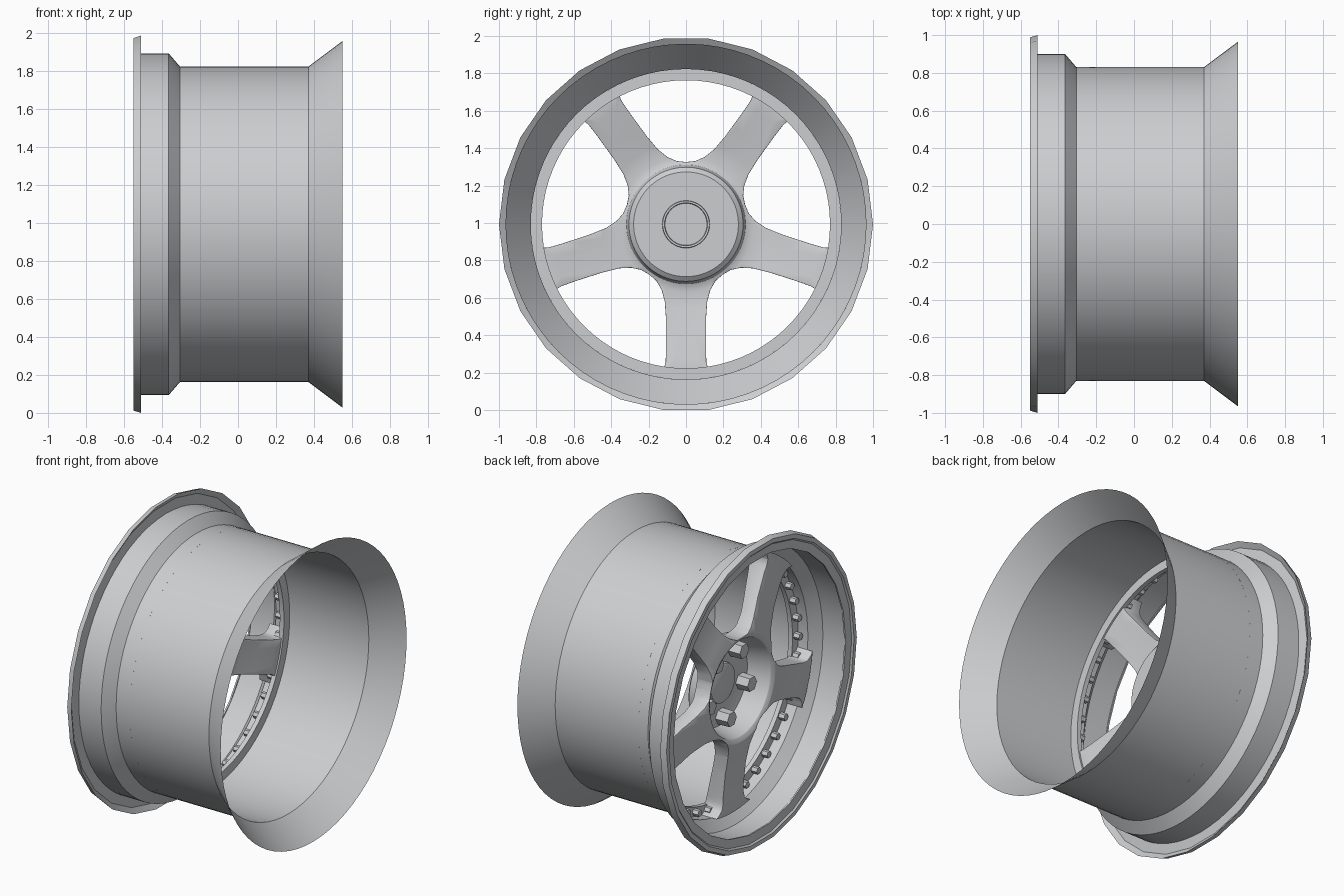
import bpy, bmesh
from math import sin, cos, pi, radians
from mathutils import Matrix

cube = bpy.data.objects.get("Cube")
if cube:
    bpy.data.objects.remove(cube, do_unlink=True)

CENTER_Z = 0.993
metal = bpy.data.materials.new("silver_metal")
metal.use_nodes = True
GREY = (0.6, 0.615, 0.63, 1)
metal.diffuse_color = GREY
metal.node_tree.nodes["Principled BSDF"].inputs["Base Color"].default_value = GREY


def finish(name, bm):
    """Turn a bmesh into an object placed on the wheel axis."""
    bmesh.ops.remove_doubles(bm, verts=bm.verts, dist=0.0001)
    bmesh.ops.recalc_face_normals(bm, faces=bm.faces)
    mesh = bpy.data.meshes.new(name)
    bm.to_mesh(mesh)
    bm.free()
    mesh.materials.append(metal)
    ob = bpy.data.objects.new(name, mesh)
    ob.location.z = CENTER_Z
    bpy.context.collection.objects.link(ob)
    return ob


def activate(ob):
    bpy.ops.object.select_all(action='DESELECT')
    ob.select_set(True)
    bpy.context.view_layer.objects.active = ob


def smooth(ob, angle=30):
    activate(ob)
    bpy.ops.object.shade_smooth_by_angle(angle=radians(angle))


def lathe(name, profile, sides, closed=False):
    """Spin (x, radius) points around the x axis."""
    bm = bmesh.new()
    rings = [[bm.verts.new((x, r * cos(2 * pi * i / sides), r * sin(2 * pi * i / sides)))
              for i in range(sides)] for x, r in profile]
    pairs = list(zip(rings, rings[1:]))
    if closed:
        pairs.append((rings[-1], rings[0]))
    for a, b in pairs:
        for i in range(sides):
            j = (i + 1) % sides
            bm.faces.new((a[i], a[j], b[j], b[i]))
    return finish(name, bm)


def studs(name, count, start, ring, radius, x0, x1):
    """Hexagonal studs in a circle around the axis."""
    bm = bmesh.new()
    for k in range(count):
        a = start + 2 * pi * k / count
        place = Matrix.Translation(((x0 + x1) / 2, ring * cos(a), ring * sin(a)))
        bmesh.ops.create_cone(bm, cap_ends=True, segments=6, radius1=radius,
                              radius2=radius * 0.94, depth=x1 - x0,
                              matrix=place @ Matrix.Rotation(-pi / 2, 4, 'Y'))
    return finish(name, bm)


# Rim: thin barrel sheet with stepped front and flared rear
smooth(lathe("barrel", [(-0.53, 0.9), (-0.365, 0.9), (-0.305, 0.83),
                        (0.37, 0.83), (0.55, 0.965)], 72), 20)

# Coarser front lip, hollowed behind its edge
smooth(lathe("front_lip", [(-0.525, 0.895), (-0.535, 0.965), (-0.512, 1.0), (-0.55, 0.988),
                           (-0.55, 0.96), (-0.54, 0.95), (-0.535, 0.895)], 26, True), 20)

# Flange ring carrying the rivets
smooth(lathe("flange_ring", [(-0.235, 0.83), (-0.235, 0.77), (-0.205, 0.77),
                             (-0.205, 0.83)], 80, True))

# Spoke disc: solid of revolution with raised shoulder around a deep hub pocket
disc = lathe("spokes_and_hub",
             [(-0.25, 0), (-0.25, 0.28), (-0.395, 0.315), (-0.41, 0.345), (-0.385, 0.43),
              (-0.36, 0.55), (-0.345, 0.7), (-0.345, 0.828), (-0.205, 0.828), (-0.225, 0.72),
              (-0.255, 0.58), (-0.285, 0.45), (-0.3, 0.36), (-0.29, 0.318), (-0.235, 0.305),
              (-0.215, 0.28), (-0.215, 0)], 80)

# Five rounded windows cut between the spokes
half = [(0.05, 0.338), (0.1, 0.36), (0.15, 0.4), (0.209, 0.47), (0.297, 0.59),
        (0.345, 0.66), (0.358, 0.695), (0.35, 0.73), (0.32, 0.78), (0.31, 0.9)]
outline = [(-u, v) for u, v in reversed(half)] + [(0, 0.333)] + half
bm = bmesh.new()
for k in range(5):
    a = 2 * pi * k / 5
    loops = [[bm.verts.new((x, u * cos(a) - v * sin(a), u * sin(a) + v * cos(a)))
              for u, v in outline] for x in (-0.6, 0.2)]
    bm.faces.new(loops[0])
    bm.faces.new(loops[1])
    for i in range(len(outline)):
        j = (i + 1) % len(outline)
        bm.faces.new((loops[0][i], loops[0][j], loops[1][j], loops[1][i]))
cutter = finish("window_cutter", bm)
cutter.hide_render = True

cut = disc.modifiers.new("windows", 'BOOLEAN')
cut.object = cutter
cut.solver = 'EXACT'
activate(disc)
bpy.ops.object.modifier_apply(modifier=cut.name)
bpy.data.objects.remove(cutter, do_unlink=True)
soft = disc.modifiers.new("soft_edges", 'BEVEL')
soft.width = 0.012
soft.segments = 2
soft.limit_method = 'ANGLE'
soft.angle_limit = radians(40)
activate(disc)
bpy.ops.object.modifier_apply(modifier=soft.name)
smooth(disc, 35)

# Centre cap on the front and bore ring on the back
smooth(lathe("centre_cap", [(-0.25, 0.13), (-0.27, 0.125), (-0.275, 0.115), (-0.275, 0)], 40))
smooth(lathe("bore_ring", [(-0.215, 0.127), (-0.2, 0.125), (-0.2, 0.115),
                           (-0.215, 0.112)], 40))

# Fasteners: lug nuts in line with the spokes, rivets round the flange
studs("lug_nuts", 5, -pi / 2, 0.22, 0.052, -0.335, -0.24)
studs("flange_rivets", 40, 0, 0.8, 0.024, -0.275, -0.225)
